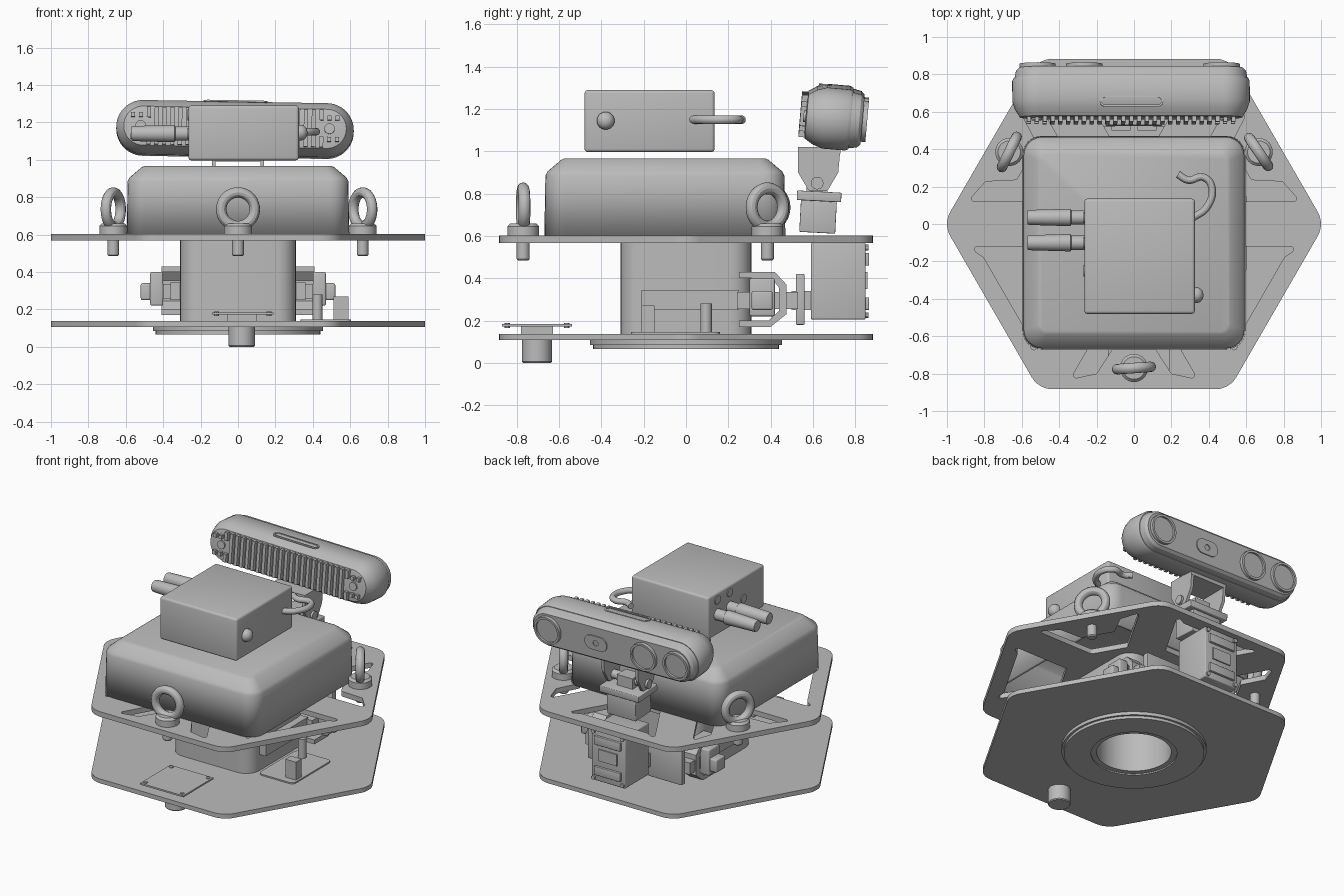
import bpy, bmesh
from math import radians, sin, cos, tan, pi
from mathutils import Vector, Matrix

cube = bpy.data.objects.get("Cube")
if cube:
    bpy.data.objects.remove(cube)

grey = bpy.data.materials.new("plain_grey")
grey.use_nodes = True
grey.diffuse_color = (0.5, 0.5, 0.5, 1)
grey.node_tree.nodes["Principled BSDF"].inputs["Base Color"].default_value = (0.5, 0.5, 0.5, 1)
parts = []
UP = Matrix.Identity(4)
ALONG_Y = Matrix.Rotation(radians(-90), 4, 'X')   # local z becomes +y
ALONG_X = Matrix(((0, 0, 1, 0), (1, 0, 0, 0), (0, 1, 0, 0), (0, 0, 0, 1)))  # (y, z) profile pushed along x


def at(x, y, z):
    return Matrix.Translation((x, y, z))


def add(name, mesh, matrix=UP):
    mesh.transform(matrix)
    mesh.materials.clear()
    mesh.materials.append(grey)
    ob = bpy.data.objects.new(name, mesh)
    bpy.context.collection.objects.link(ob)
    parts.append(ob)
    return ob


def fillet(points, r, n=6):
    """Round every corner of a 2D polygon."""
    pts, out = [Vector(p) for p in points], []
    for i, p in enumerate(pts):
        a = (pts[i - 1] - p).normalized()
        b = (pts[(i + 1) % len(pts)] - p).normalized()
        half = a.angle(b) / 2
        c = p + (a + b).normalized() * r / sin(half)
        start, end = p + a * r / tan(half) - c, p + b * r / tan(half) - c
        turn = start.angle_signed(end)
        for k in range(n + 1):
            t = -turn * k / n
            out.append(c + Vector((start.x * cos(t) - start.y * sin(t),
                                   start.x * sin(t) + start.y * cos(t))))
    return out


def rect(w, h, r, n=6):
    return fillet([(-w / 2, -h / 2), (w / 2, -h / 2), (w / 2, h / 2), (-w / 2, h / 2)], r, n)


def circle(r, n=40):
    return [Vector((r * cos(2 * pi * k / n), r * sin(2 * pi * k / n))) for k in range(n)]


def loft(name, rings, matrix=UP, bottom=True):
    """Skin a stack of (loop, height) rings and cap the ends."""
    bm = bmesh.new()
    rows = [[bm.verts.new((p[0], p[1], z)) for p in loop] for loop, z in rings]
    for lo, hi in zip(rows, rows[1:]):
        for i in range(len(lo)):
            j = (i + 1) % len(lo)
            bm.faces.new((lo[i], lo[j], hi[j], hi[i]))
    bm.faces.new(rows[-1])
    if bottom:
        bm.faces.new(rows[0][::-1])
    bmesh.ops.recalc_face_normals(bm, faces=bm.faces)
    mesh = bpy.data.meshes.new(name)
    bm.to_mesh(mesh)
    bm.free()
    return add(name, mesh, matrix)


def lathe(name, profile, matrix=UP, n=32):
    return loft(name, [(circle(r, n), z) for r, z in profile], matrix)


def sheet(name, loops, z0, z1, matrix=UP):
    """Extrude an outline with holes between two heights."""
    cu = bpy.data.curves.new(name, 'CURVE')
    cu.dimensions, cu.fill_mode, cu.extrude = '2D', 'BOTH', (z1 - z0) / 2
    for loop in loops:
        sp = cu.splines.new('POLY')
        sp.points.add(len(loop) - 1)
        for pt, p in zip(sp.points, loop):
            pt.co = (p[0], p[1], 0, 1)
        sp.use_cyclic_u = True
    return from_curve(name, cu, matrix @ at(0, 0, (z0 + z1) / 2))


def from_curve(name, cu, matrix=UP):
    tmp = bpy.data.objects.new(name + "_path", cu)
    bpy.context.collection.objects.link(tmp)
    dg = bpy.context.evaluated_depsgraph_get()
    mesh = bpy.data.meshes.new_from_object(tmp.evaluated_get(dg))
    bpy.data.objects.remove(tmp)
    return add(name, mesh, matrix)


def box(name, x, y, z, bevel=0.0, matrix=UP):
    bm = bmesh.new()
    bmesh.ops.create_cube(bm, size=1)
    for v in bm.verts:
        v.co = [lo + (c + 0.5) * (hi - lo) for c, (lo, hi) in zip(v.co, (x, y, z))]
    if bevel:
        bmesh.ops.bevel(bm, geom=bm.edges[:], offset=bevel, segments=3, profile=0.5, affect='EDGES')
    mesh = bpy.data.meshes.new(name)
    bm.to_mesh(mesh)
    bm.free()
    return add(name, mesh, matrix)


# Hexagonal plates; the upper one is a spoked frame with bosses for the eye bolts
hexagon = fillet([(1.02 * cos(k * pi / 3), 1.02 * sin(k * pi / 3)) for k in range(6)], 0.13)
windows = []
for k in range(6):
    side = [(0.83, 0.34), (0.80, 0.2), (0.66, 0.11)] if k % 2 == 0 else [(0.83, 0.34), (0.785, 0.25)]
    outline = [(0.45, -0.12), (0.45, 0.12)] + side + [(u, -v) for u, v in reversed(side)]
    turn = Matrix.Rotation(radians(30 + 60 * k), 2)
    windows.append([turn @ p for p in fillet(outline, 0.015, 3)])
sheet("lower_plate", [hexagon, circle(0.25)], 0.107, 0.137)
sheet("upper_plate", [hexagon] + windows, 0.567, 0.602)

# Central housing and the stepped ring under the lower plate
sheet("central_housing", [rect(0.62, 0.62, 0.1), circle(0.235)], 0.12, 0.568)
sheet("outer_ring", [circle(0.455, 64), circle(0.29)], 0.085, 0.108)
sheet("middle_ring", [circle(0.44, 64), circle(0.27)], 0.066, 0.086)
sheet("inner_ring", [circle(0.285, 64), circle(0.235)], 0.075, 0.12)

# Hollow cover with chamfered top
shell = loft("cover", [(rect(1.19, 1.14, 0.1), 0.602), (rect(1.18, 1.13, 0.1), 0.885),
                       (rect(1.16, 1.11, 0.09), 0.905), (rect(1.03, 0.98, 0.05), 0.96),
                       (rect(1.0, 0.95, 0.04), 0.967)], at(0, -0.1, 0), bottom=False)
wall = shell.modifiers.new("wall", 'SOLIDIFY')
wall.thickness = 0.02

# Eye bolts
for ang in (30, 150, 270):
    base = Matrix.Rotation(radians(ang), 4, 'Z') @ at(0.77, 0, 0)
    lathe("eye_bolt_collar", [(0.075, 0.602), (0.075, 0.645), (0.06, 0.66)], base)
    lathe("eye_bolt_shank", [(0.025, 0.485), (0.031, 0.492), (0.031, 0.61)], base)
    ring = bpy.data.curves.new("eye_bolt_ring", 'CURVE')
    ring.dimensions, ring.bevel_depth, ring.bevel_resolution = '3D', 0.028, 4
    sp = ring.splines.new('POLY')
    sp.points.add(39)
    for pt, p in zip(sp.points, circle(0.09)):
        pt.co = (0, p.x, p.y + 0.735, 1)
    sp.use_cyclic_u = True
    from_curve("eye_bolt_ring", ring, base @ Matrix.Rotation(radians(4), 4, 'Z'))

# Control box with plugs, knob and a hooked cable
box("control_box", (-0.265, 0.325), (-0.48, 0.135), (0.997, 1.29), 0.015)
for y in (0.035, -0.1):
    lathe("plug", [(0.036, -0.57), (0.04, -0.56), (0.046, -0.36), (0.046, -0.34), (0.038, -0.335),
                   (0.038, -0.26)], at(0, y, 1.14) @ ALONG_X, 24)
for y, z in ((0.035, 1.24), (-0.1, 1.24), (-0.25, 1.14)):
    lathe("socket", [(0.03, -0.27), (0.03, -0.26)], at(0, y, z) @ ALONG_X, 20)
lathe("knob", [(0.042, 0.32), (0.042, 0.34), (0.036, 0.355), (0.022, 0.367), (0.006, 0.371)],
      at(0, -0.38, 1.145) @ ALONG_X, 24)
cable = bpy.data.curves.new("cable", 'CURVE')
cable.dimensions, cable.bevel_depth, cable.use_fill_caps = '3D', 0.02, True
sp = cable.splines.new('BEZIER')
path = [(0.31, 0.03), (0.39, 0.09), (0.415, 0.2), (0.37, 0.25), (0.29, 0.235), (0.235, 0.265)]
sp.bezier_points.add(len(path) - 1)
for bp, (x, y) in zip(sp.bezier_points, path):
    bp.co = (x, y, 1.15)
    bp.handle_left_type = bp.handle_right_type = 'AUTO'
from_curve("cable", cable)

# Sensor bar: stadium body, lenses at the back, cooling fins at the front
tilt = at(-0.016, 0.695, 1.163) @ Matrix.Rotation(radians(1), 4, 'Y') @ Matrix.Rotation(radians(-5), 4, 'X')
bar = [(0.07, -0.13), (0.04, -0.125), (0.015, -0.085), (0, -0.04), (0, 0.07), (0.008, 0.085),
       (0.012, 0.085), (0.02, 0.125), (0.035, 0.14)]
loft("sensor_bar", [(rect(1.27 - 2 * i, 0.29 - 2 * i, 0.144 - i, 12), y) for i, y in bar], tilt @ ALONG_Y)
for x in (-0.5, -0.25, 0.485):
    spot = tilt @ at(x, 0, 0) @ ALONG_Y
    sheet("lens_rim", [circle(0.097), circle(0.082)], 0.13, 0.162, spot)
    lathe("lens_glass", [(0.085, 0.13), (0.085, 0.148)], spot)
sheet("small_window", [rect(0.17, 0.1, 0.049), circle(0.02, 16)], 0.138, 0.147, tilt @ at(0.12, 0, 0) @ ALONG_Y)
sheet("top_button", [rect(0.34, 0.06, 0.029), rect(0.32, 0.04, 0.019)], 0.14, 0.149, tilt @ at(0, -0.05, 0))
for k in range(27):
    x = -0.546 + 0.042 * k
    reach = 0.1 if abs(x) < 0.5 else 0.07
    spans = [(-reach, reach)] if abs(x) < 0.44 else [(0.045, reach), (-reach, -0.045)]
    for lo, hi in spans:
        box("cooling_fin", (x - 0.011, x + 0.011), (-0.155, -0.12), (lo, hi), matrix=tilt)
for x in (-0.505, 0.505):
    lathe("bar_screw", [(0.028, -0.14), (0.028, -0.12)], tilt @ at(x, 0, 0) @ ALONG_Y, 20)

# Tilting bracket and pedestal that carry the sensor bar
cheek = fillet([(0.53, 1.01), (0.53, 0.9), (0.58, 0.815), (0.67, 0.815), (0.72, 0.9), (0.73, 1.01)], 0.01, 3)
for x in (-0.14, 0.12):
    sheet("bracket_cheek", [cheek], x, x + 0.02, ALONG_X)
box("bracket_top", (-0.14, 0.14), (0.53, 0.73), (0.99, 1.02))
lathe("bracket_pivot", [(0.03, -0.155), (0.03, 0.155)], at(0, 0.62, 0.85) @ ALONG_X, 20)
box("pivot_block", (-0.06, 0.06), (0.57, 0.67), (0.8, 0.88))
lean = at(0, 0.625, 0.7) @ Matrix.Rotation(radians(-3), 4, 'X')
box("pedestal_plate", (-0.15, 0.15), (-0.105, 0.105), (0.065, 0.11), 0.005, lean)
box("pedestal", (-0.11, 0.11), (-0.085, 0.085), (-0.085, 0.065), 0.005, lean)

# Rear motor with its back panel
box("rear_motor", (-0.13, 0.13), (0.59, 0.85), (0.205, 0.566), 0.008)
for z in (0.25, 0.46):
    box("motor_panel", (-0.1, 0.1), (0.84, 0.866), (z, z + 0.06), 0.004)
box("motor_socket", (-0.07, 0.07), (0.84, 0.858), (0.35, 0.43))
for x in (-0.11, 0.11):
    for z in (0.225, 0.545):
        lathe("motor_screw", [(0.014, 0.84), (0.014, 0.862)], at(x, 0, z) @ ALONG_Y, 12)

# Side arms, one on each side of the housing
outer = [(0.25, 0.43), (0.42, 0.43), (0.475, 0.37), (0.475, 0.23), (0.40, 0.17), (0.25, 0.17),
         (0.25, 0.2), (0.39, 0.2), (0.44, 0.245), (0.44, 0.355), (0.405, 0.4), (0.25, 0.4)]
for s in (1, -1):
    def span(a, b):
        return (a, b) if s > 0 else (-b, -a)
    sheet("arm_bracket", [outer], *span(0.31, 0.41), ALONG_X)
    box("arm_rail", span(0.3, 0.36), (-0.21, 0.25), (0.25, 0.345))
    box("arm_link", span(0.28, 0.40), (0.24, 0.53), (0.255, 0.335))
    box("arm_hub", span(0.40, 0.47), (0.3, 0.42), (0.22, 0.4), 0.01)
    box("arm_cap", span(0.46, 0.52), (0.31, 0.41), (0.25, 0.34), 0.01)
    box("arm_flange", span(0.1, 0.36), (0.52, 0.56), (0.18, 0.42), 0.005)
    box("flange_spacer", span(0.02, 0.12), (0.5, 0.6), (0.25, 0.34))

# Small tray on the lower plate with a block and a post
sheet("side_tray", [rect(0.27, 0.42, 0.03)], 0.137, 0.146, at(0.47, -0.05, 0))
box("tray_block", (0.51, 0.59), (-0.21, -0.15), (0.14, 0.27))
lathe("tray_post", [(0.027, 0.14), (0.027, 0.28)], at(0.425, 0.095, 0), 20)

# Front sensor board with the barrel that passes down through the plate
box("front_board", (-0.14, 0.19), (-0.87, -0.54), (0.172, 0.183))
box("board_carrier", (-0.06, 0.1), (-0.78, -0.63), (0.137, 0.173))
lathe("front_barrel", [(0.066, 0), (0.071, 0.006), (0.071, 0.15)], at(0.02, -0.705, 0))
for x in (-0.115, 0.165):
    for y in (-0.845, -0.565):
        lathe("board_screw", [(0.013, 0.165), (0.013, 0.188)], at(x, y, 0), 12)

# Smooth rounded surfaces, keep hard edges
bpy.ops.object.select_all(action='DESELECT')
for ob in parts:
    ob.select_set(True)
bpy.context.view_layer.objects.active = parts[0]
bpy.ops.object.shade_smooth_by_angle(angle=radians(30))
